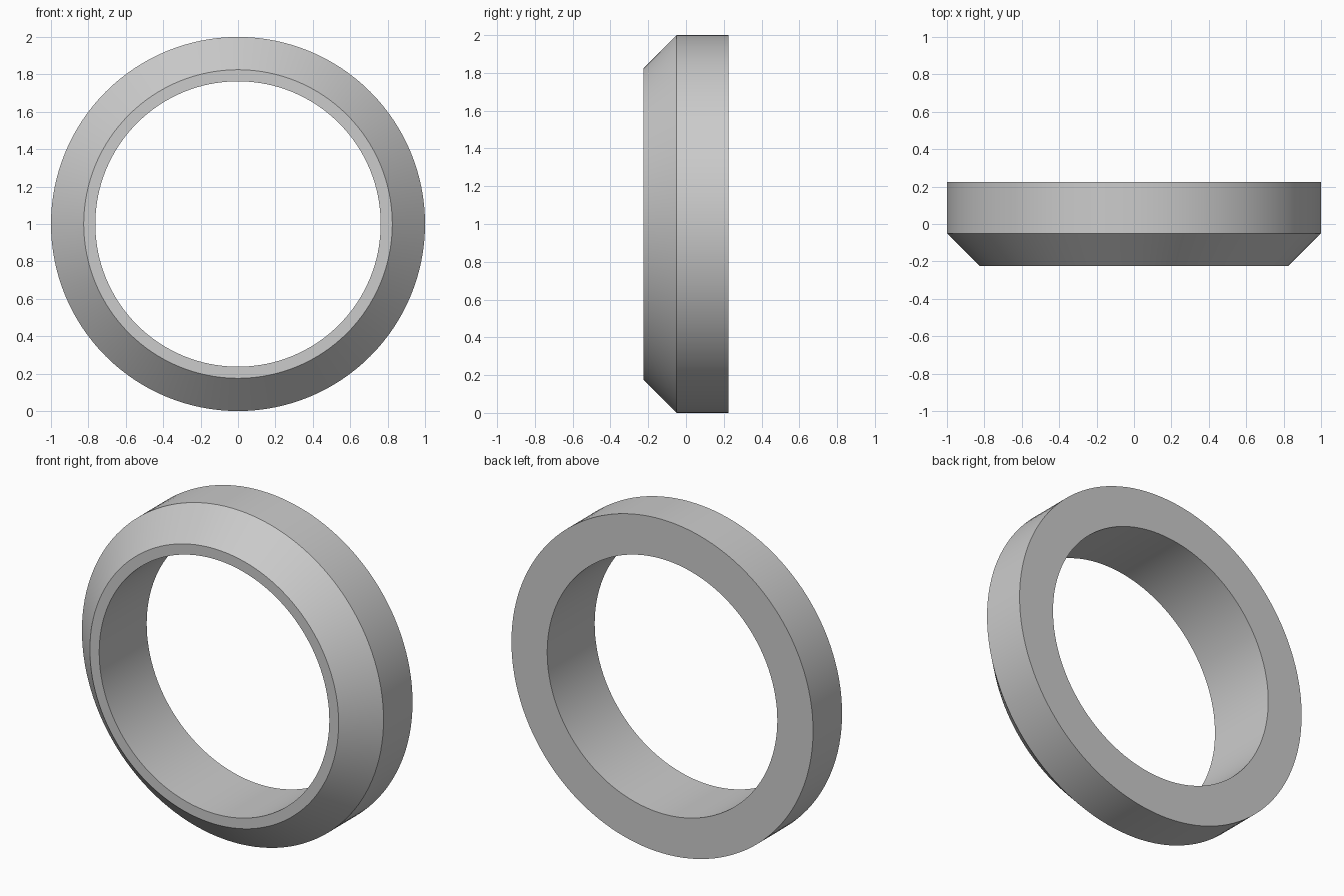
import bpy
import bmesh
from math import cos, sin, pi, radians

cube = bpy.data.objects.get("Cube")
if cube:
    bpy.data.objects.remove(cube, do_unlink=True)

SEGMENTS = 128
CENTRE_Z = 1.0

# Plain grey material
grey = bpy.data.materials.new("light_grey")
grey.use_nodes = True
colour = (0.6, 0.6, 0.6, 1)
grey.diffuse_color = colour
grey.node_tree.nodes["Principled BSDF"].inputs["Base Color"].default_value = colour

# Ring cross-section as (radius, y): bore, front lip, bevel, rim, flat back
profile = [(0.763, -0.225), (0.825, -0.225), (1.0, -0.05),
           (1.0, 0.225), (0.763, 0.225)]

# Sweep the cross-section around the y axis
bm = bmesh.new()
loops = []
for i in range(SEGMENTS):
    a = 2 * pi * i / SEGMENTS
    loops.append([bm.verts.new((r * cos(a), y, CENTRE_Z + r * sin(a)))
                  for r, y in profile])
for i, here in enumerate(loops):
    there = loops[(i + 1) % SEGMENTS]
    for j in range(len(profile)):
        k = (j + 1) % len(profile)
        bm.faces.new((here[j], here[k], there[k], there[j]))
bmesh.ops.recalc_face_normals(bm, faces=bm.faces)

mesh = bpy.data.meshes.new("bevelled_ring")
bm.to_mesh(mesh)
bm.free()
mesh.materials.append(grey)
ring = bpy.data.objects.new("bevelled_ring", mesh)
bpy.context.collection.objects.link(ring)

# Smooth round surfaces with crisp profile edges
bpy.ops.object.select_all(action="DESELECT")
ring.select_set(True)
bpy.context.view_layer.objects.active = ring
bpy.ops.object.shade_smooth_by_angle(angle=radians(30))
